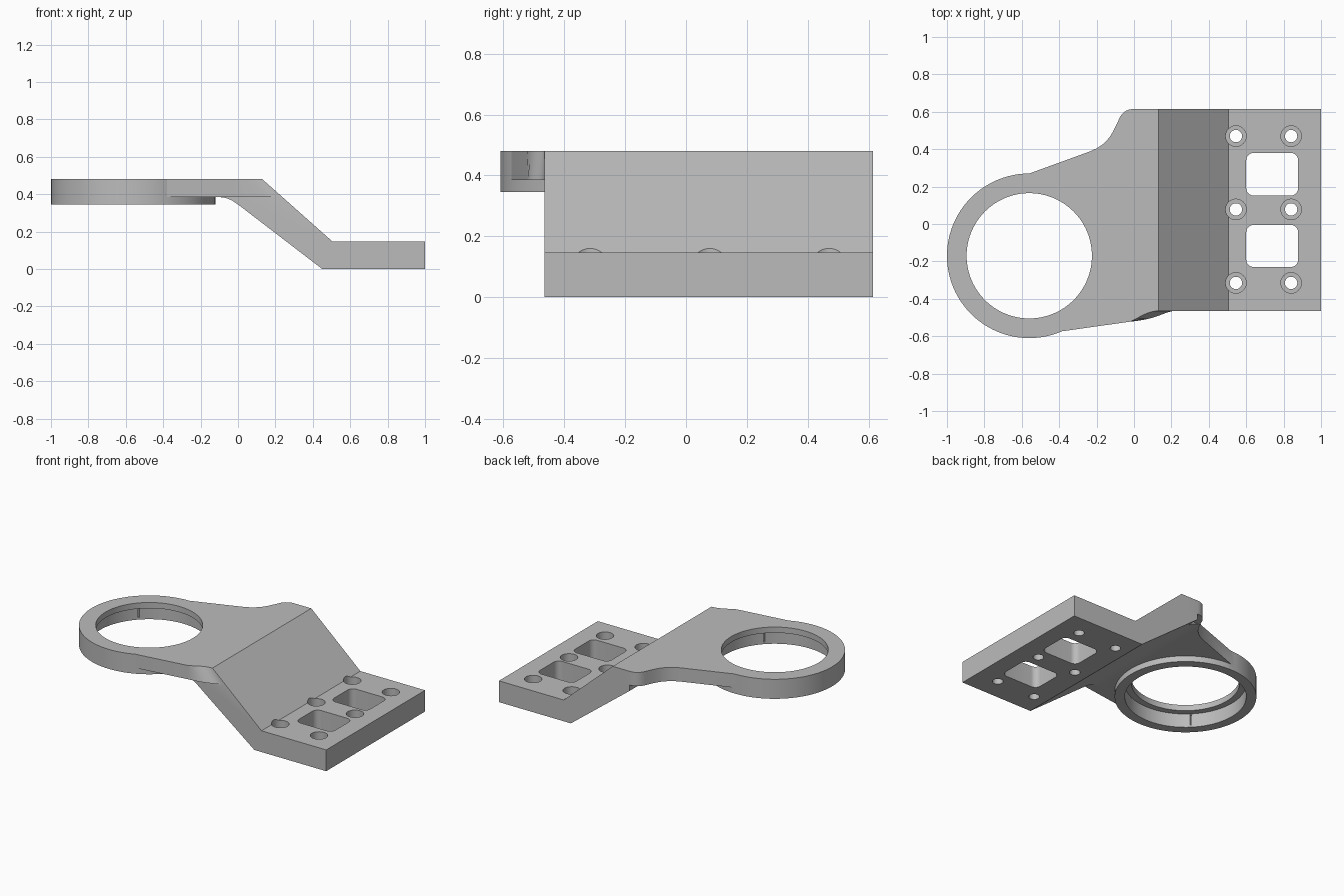
import bpy, bmesh, math
from mathutils import Matrix, Vector

cube = bpy.data.objects.get("Cube")
if cube:
    bpy.data.objects.remove(cube, do_unlink=True)

grey = bpy.data.materials.new("plain grey")
grey.use_nodes = True
colour = (0.5, 0.5, 0.5, 1)
grey.diffuse_color = colour
grey.node_tree.nodes["Principled BSDF"].inputs["Base Color"].default_value = colour


def loft(name, loop_a, loop_b):
    """Closed solid between two matching 3D loops."""
    bm = bmesh.new()
    a = [bm.verts.new(p) for p in loop_a]
    b = [bm.verts.new(p) for p in loop_b]
    bm.faces.new(a)
    bm.faces.new(b)
    for i in range(len(a)):
        j = (i + 1) % len(a)
        bm.faces.new((a[i], a[j], b[j], b[i]))
    bmesh.ops.recalc_face_normals(bm, faces=bm.faces)
    mesh = bpy.data.meshes.new(name)
    bm.to_mesh(mesh)
    bm.free()
    obj = bpy.data.objects.new(name, mesh)
    bpy.context.collection.objects.link(obj)
    mesh.materials.append(grey)
    return obj


def prism(name, outline, z0, z1):
    return loft(name, [(x, y, z0) for x, y in outline], [(x, y, z1) for x, y in outline])


def arc(x, y, r, start, end, n):
    return [(x + r * math.cos(math.radians(start + (end - start) * i / n)),
             y + r * math.sin(math.radians(start + (end - start) * i / n))) for i in range(n + 1)]


def disc(name, x, y, r, z0, z1, n=48):
    return prism(name, arc(x, y, r, 0, 360, n)[:n], z0, z1)


def smooth(a, b, c, d, n=10):
    """Points along a cubic curve."""
    pts = []
    for i in range(n + 1):
        t = i / n
        w = ((1 - t) ** 3, 3 * t * (1 - t) ** 2, 3 * t * t * (1 - t), t ** 3)
        pts.append(tuple(sum(k * p[ax] for k, p in zip(w, (a, b, c, d))) for ax in (0, 1)))
    return pts


def combine(target, other, operation):
    mod = target.modifiers.new(operation.lower(), 'BOOLEAN')
    mod.operation = operation
    mod.solver = 'EXACT'
    mod.object = other
    bpy.context.view_layer.objects.active = target
    bpy.ops.object.modifier_apply(modifier=mod.name)
    bpy.data.objects.remove(other, do_unlink=True)


FRONT, BACK, TOP, UNDER = -0.465, 0.615, 0.48, 0.385
RX, RY = -0.56, -0.17

# Stepped foot: side profile drawn through the width
profile = [(0, TOP), (0.13, TOP), (0.505, 0.147), (1, 0.147), (1, 0), (0.45, 0), (0, 0.345)]
bracket = loft("bracket", [(x, FRONT, z) for x, z in profile], [(x, BACK, z) for x, z in profile])

# Neck plate with flared back edge and a twisted blend on the front edge
flare = [(-0.56, 0.27), (-0.23, 0.39)]
flare += smooth((-0.23, 0.39), (-0.13, 0.43), (-0.11, 0.50), (-0.085, 0.55), 8)[1:]
flare += smooth((-0.085, 0.55), (-0.07, 0.59), (-0.045, BACK), (0, BACK), 8)[1:] + [(0.08, BACK)]
upper = smooth((0.13, FRONT), (0.07, FRONT), (0.03, -0.50), (-0.02, -0.522))
lower = smooth((0.21, FRONT), (0.15, -0.475), (0.12, -0.51), (-0.02, -0.522))
tip = [(-0.38, -0.573)]
neck = loft("neck", [(x, y, UNDER) for x, y in flare + lower + tip],
            [(x, y, TOP) for x, y in flare + upper + tip])
combine(bracket, neck, 'UNION')

# Underside fillet between slope and neck
blend = [(0.03, 0.322), (0, 0.345), (-0.035, 0.368), (-0.065, 0.38), (-0.1, UNDER), (-0.1, 0.4), (0.03, 0.4)]
combine(bracket, loft("blend", [(x, FRONT, z) for x, z in blend],
                      [(x, 0.52, z) for x, z in blend]), 'UNION')

# Ring with a thin upper lip over a wider bore
combine(bracket, disc("ring", RX, RY, 0.44, 0.345, TOP, 96), 'UNION')
combine(bracket, disc("lip_hole", RX, RY, 0.335, 0.2, 0.6, 96), 'DIFFERENCE')
combine(bracket, disc("bore", RX, RY, 0.377, 0.2, 0.44, 96), 'DIFFERENCE')

# Fine slots in the bore wall
for k in range(4):
    turn = Matrix.Rotation(math.radians(45 + 90 * k), 3, 'Z')
    corners = [(0.36, -0.004), (0.388, -0.004), (0.388, 0.004), (0.36, 0.004)]
    spots = [turn @ Vector((x, y, 0)) for x, y in corners]
    combine(bracket, prism("slot", [(RX + p.x, RY + p.y) for p in spots], 0.36, 0.435), 'DIFFERENCE')

# Counterbored screw holes
for x in (0.545, 0.84):
    for y in (0.47, 0.078, -0.315):
        combine(bracket, disc("screw_hole", x, y, 0.033, -0.1, 0.3, 32), 'DIFFERENCE')
        combine(bracket, disc("counterbore", x, y, 0.055, 0.095, 0.3, 32), 'DIFFERENCE')

# Rounded windows
for y0, y1 in ((0.152, 0.38), (-0.23, -0.005)):
    r, x0, x1 = 0.04, 0.6, 0.878
    outline = (arc(x1 - r, y1 - r, r, 0, 90, 8) + arc(x0 + r, y1 - r, r, 90, 180, 8)
               + arc(x0 + r, y0 + r, r, 180, 270, 8) + arc(x1 - r, y0 + r, r, 270, 360, 8))
    combine(bracket, prism("window", outline, -0.1, 0.3), 'DIFFERENCE')

# Smooth the curved walls, keep the edges crisp
bpy.ops.object.select_all(action='DESELECT')
bracket.select_set(True)
bpy.context.view_layer.objects.active = bracket
bpy.ops.object.shade_smooth_by_angle(angle=math.radians(25))
